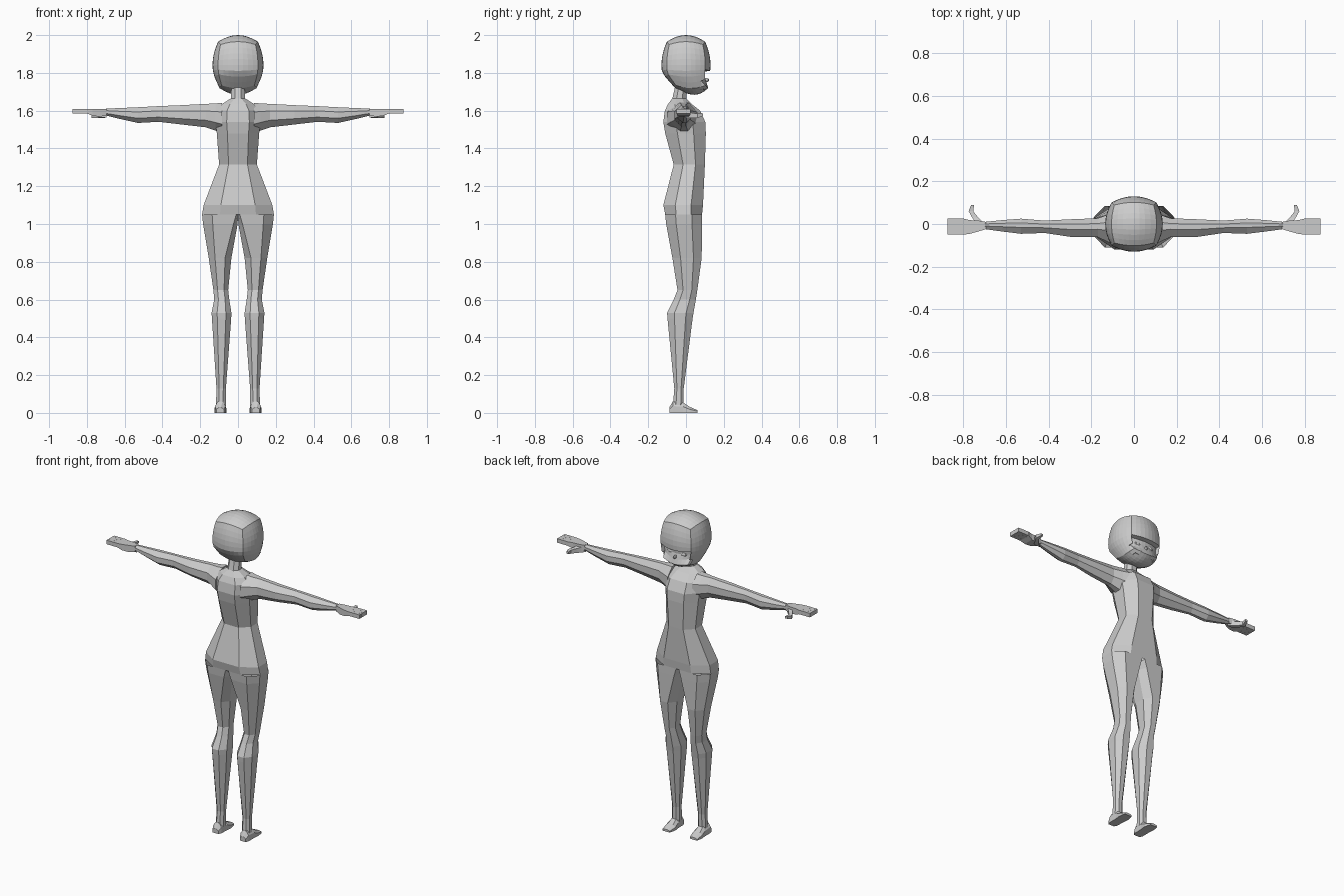
import bpy, bmesh, math
from mathutils import Vector

if "Cube" in bpy.data.objects:
    bpy.data.objects.remove(bpy.data.objects["Cube"])

skin = bpy.data.materials.new("plain grey")
skin.diffuse_color = (0.6, 0.6, 0.6, 1)
skin.use_nodes = True
skin.node_tree.nodes["Principled BSDF"].inputs["Base Color"].default_value = skin.diffuse_color


def finish(name, bm, mirror=False):
    bmesh.ops.recalc_face_normals(bm, faces=bm.faces)
    me = bpy.data.meshes.new(name)
    bm.to_mesh(me)
    bm.free()
    me.materials.append(skin)
    ob = bpy.data.objects.new(name, me)
    bpy.context.collection.objects.link(ob)
    if mirror:
        ob.modifiers.new("mirror", 'MIRROR')
    return ob


def loft(name, rings, mirror=False, caps=(True, True)):
    """Skin a list of equal-length point rings."""
    bm = bmesh.new()
    vs = [[bm.verts.new(p) for p in r] for r in rings]
    n = len(vs[0])
    for a, b in zip(vs, vs[1:]):
        for i in range(n):
            j = (i + 1) % n
            bm.faces.new((a[i], a[j], b[j], b[i]))
    if caps[0]:
        bm.faces.new(vs[0])
    if caps[1]:
        bm.faces.new(vs[-1])
    return finish(name, bm, mirror)


def octagon(u0, u1, v0, v1, ci=0.28, co=0.28, cv=0.28):
    """Chamfered box outline; ci and co are the inset on the low-u and high-u side."""
    w, h = u1 - u0, (v1 - v0) * cv
    a, b = u0 + w * ci, u1 - w * co
    return [(a, v1), (b, v1), (u1, v1 - h), (u1, v0 + h),
            (b, v0), (a, v0), (u0, v0 + h), (u0, v1 - h)]


# torso and neck: z, half width, back y, front y, inset
torso = [(1.05, .19, -.11, .085, .25), (1.10, .182, -.12, .09, .25),
         (1.315, .10, -.065, .10, .25), (1.48, .112, -.11, .105, .25),
         (1.54, .12, -.12, .102, .25), (1.60, .115, -.112, .075, .25),
         (1.635, .085, -.095, .03, .25), (1.665, .038, -.072, .002, .28),
         (1.76, .033, -.05, .01, .28)]
loft("torso", [[(x, y, z) for x, y in octagon(-w, w, b, f, c, c, .3)]
               for z, w, b, f, c in torso], caps=(False, True))

# legs: z, inner x, outer x, back y, front y, inner inset
legs = [(1.05, 0, .19, -.11, .085, .05), (1.0, .002, .185, -.105, .085, .12),
        (.82, .035, .155, -.072, .083, .28), (.65, .052, .13, -.045, .06, .28),
        (.60, .046, .126, -.065, .052, .28), (.53, .035, .14, -.10, .04, .28),
        (.50, .036, .138, -.098, .035, .28), (.13, .064, .114, -.062, -.012, .28),
        (.05, .064, .116, -.068, -.012, .28), (.02, .066, .118, -.075, -.015, .28)]
loft("legs", [[(x, y, z) for x, y in octagon(i, o, b, f, c, .28)]
              for z, i, o, b, f, c in legs], True, (False, True))

# feet: y, inner x, outer x, top z
feet = [(-.088, .075, .115, .03), (-.07, .066, .122, .06), (-.015, .064, .122, .055),
        (.02, .06, .125, .032), (.062, .07, .12, .014)]
loft("feet", [[(i, y, 0), (o, y, 0), (o, y, t * .6), (o - .015, y, t),
               (i + .015, y, t), (i, y, t * .6)] for y, i, o, t in feet], True)

# arms: x, back y, front y, bottom z, top z
arms = [(.085, -.10, .06, 1.48, 1.642), (.12, -.085, .045, 1.495, 1.638),
        (.17, -.062, .027, 1.512, 1.636), (.30, -.06, .022, 1.527, 1.629),
        (.42, -.042, .016, 1.541, 1.624), (.53, -.046, .025, 1.535, 1.618),
        (.62, -.035, .018, 1.555, 1.614), (.70, -.024, .010, 1.575, 1.611)]
loft("arms", [[(x, y, z) for y, z in octagon(b, f, d, t, .42, .28, .3)]
              for x, b, f, d, t in arms], True)

# palms, fingers and thumbs
palm = [(.695, -.024, .010, 1.576), (.73, -.035, .016, 1.568),
        (.77, -.046, .018, 1.573), (.80, -.05, .025, 1.585)]
loft("palms", [[(x, b, d), (x, f, d), (x, f, 1.61), (x, b, 1.61)]
               for x, b, f, d in palm], True)
for k in range(4):
    y0 = -.05 + k * .0188
    y1 = y0 + .0184
    loft("finger_%d" % (k + 1), [[(x, y0, 1.585), (x, y1, 1.585), (x, y1, 1.61), (x, y0, 1.61)]
                                 for x in (.80, .875)], True)
thumb = [(.715, -.005, 1.583, .02), (.745, .03, 1.575, .014),
         (.765, .06, 1.573, .011), (.757, .09, 1.578, .007)]
loft("thumbs", [[(x - r, y, z - r), (x + r, y, z - r), (x + r, y, z + r), (x - r, y, z + r)]
                for x, y, z, r in thumb], True)

# head: rounded cube with bobbed hair and a recessed face
bm = bmesh.new()
bmesh.ops.create_cube(bm, size=2)
bmesh.ops.subdivide_edges(bm, edges=bm.edges, cuts=7, use_grid_fill=True)
for v in bm.verts:
    p = Vector([math.tan(c * math.pi / 4) for c in v.co])
    p = p.normalized() * .72 + p * .28 / 1.15
    p = Vector((p.x / .9635, p.y / .9635, p.z / .9635))
    x, y, z = p.x * .135, p.y * .13, 1.842 + p.z * .158
    if z < 1.80:                       # jaw narrows and moves forward
        t = (1.80 - z) / .12
        x *= 1 - .12 * t
        y = y * (1 - .22 * t) + .045 * t
    v.co = (x, y, z)
# face opening under the fringe
face = [f for f in bm.faces if f.normal.y > -2 and f.calc_center_median().y > .075
        and 1.715 < f.calc_center_median().z < 1.815 and abs(f.calc_center_median().x) < .1]
bmesh.ops.inset_region(bm, faces=face, thickness=.004, depth=0)
for v in {v for f in face for v in f.verts}:
    v.co.y -= .028 * max(0, min(1, (v.co.z - 1.735) / .03))
finish("head", bm)


def ball(name, loc, size, mirror=False):
    b = bmesh.new()
    bmesh.ops.create_uvsphere(b, u_segments=8, v_segments=6, radius=1)
    for v in b.verts:
        v.co = Vector(loc) + Vector([c * s for c, s in zip(v.co, size)])
    return finish(name, b, mirror)


# eyes and nose
ball("eyes", (.045, .083, 1.782), (.024, .016, .014), True)
ball("nose", (0, .108, 1.762), (.009, .014, .011))
